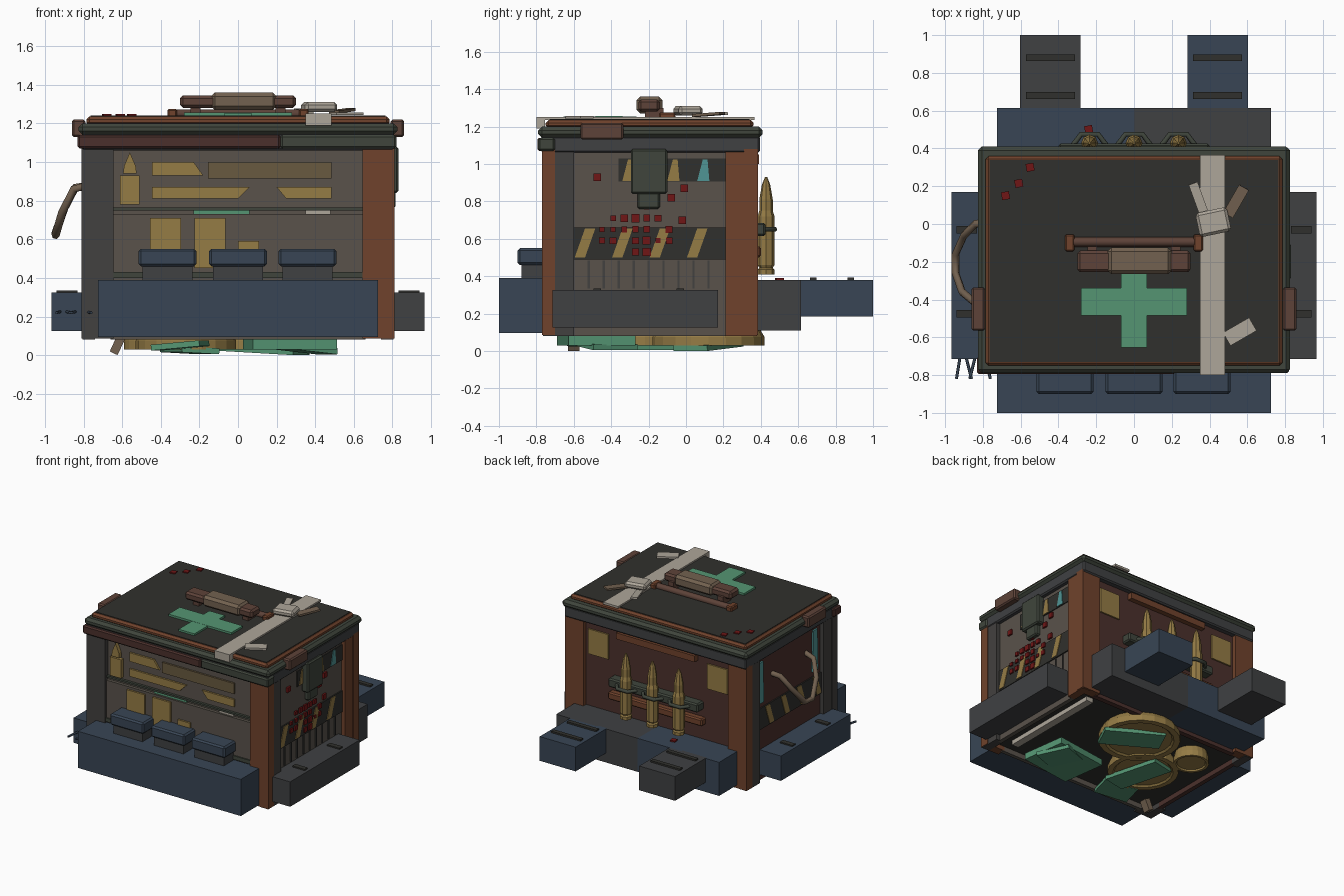
import bpy, bmesh, math, random
from mathutils import Matrix, Vector

if "Cube" in bpy.data.objects:
    bpy.data.objects.remove(bpy.data.objects["Cube"])

COL = dict(dark=(.03, .03, .026), post=(.055, .052, .05), panel=(.10, .085, .07), rust=(.16, .055, .025),
           brown=(.11, .055, .04), maroon=(.07, .03, .025), blue=(.04, .06, .09), slate=(.05, .052, .055),
           gold=(.30, .20, .06), brass=(.14, .10, .05), green=(.09, .30, .17), cloth=(.42, .38, .32),
           red=(.16, .008, .008), cyan=(.08, .30, .30), olive=(.05, .06, .045), tan=(.17, .12, .08))
MATS = {}
for k, c in COL.items():
    MATS[k] = bpy.data.materials.new(k)
    MATS[k].diffuse_color = (*c, 1)


def finish(name, bm, mat, bevel=0):
    bmesh.ops.recalc_face_normals(bm, faces=bm.faces)
    me = bpy.data.meshes.new(name)
    bm.to_mesh(me)
    bm.free()
    me.materials.append(MATS[mat])
    ob = bpy.data.objects.new(name, me)
    bpy.context.collection.objects.link(ob)
    if bevel:
        m = ob.modifiers.new("bevel", 'BEVEL')
        m.width, m.segments = bevel, 1
    return ob


def slab(name, c, size, mat, rot=(0, 0, 0), bevel=0):
    bm = bmesh.new()
    bmesh.ops.create_cube(bm, size=1, matrix=Matrix.Diagonal((*size, 1)))
    ob = finish(name, bm, mat, bevel)
    ob.location, ob.rotation_euler = c, [math.radians(r) for r in rot]
    return ob


def box(name, x0, x1, y0, y1, z0, z1, mat, bevel=0):
    return slab(name, ((x0+x1)/2, (y0+y1)/2, (z0+z1)/2), (x1-x0, y1-y0, z1-z0), mat, bevel=bevel)


def prism(name, pts, axis, a0, a1, mat):
    """Extrude a flat outline along x or y."""
    bm = bmesh.new()
    f = bm.faces.new([bm.verts.new((a0, p, q) if axis == 'x' else (p, a0, q)) for p, q in pts])
    r = bmesh.ops.extrude_face_region(bm, geom=[f])
    d = Vector((a1-a0, 0, 0)) if axis == 'x' else Vector((0, a1-a0, 0))
    bmesh.ops.translate(bm, verts=[v for v in r['geom'] if isinstance(v, bmesh.types.BMVert)], vec=d)
    return finish(name, bm, mat)


def lathe(name, loc, profile, n, mat):
    bm = bmesh.new()
    rings = [[bm.verts.new((r*math.cos(2*math.pi*i/n), r*math.sin(2*math.pi*i/n), z)) for i in range(n)]
             for r, z in profile]
    for a, b in zip(rings, rings[1:]):
        for i in range(n):
            bm.faces.new((a[i], a[(i+1) % n], b[(i+1) % n], b[i]))
    bm.faces.new(rings[0])
    bm.faces.new(rings[-1])
    ob = finish(name, bm, mat)
    ob.location = loc
    return ob


def tube(name, pts, r, mat):
    cu = bpy.data.curves.new(name, 'CURVE')
    cu.dimensions, cu.bevel_depth, cu.bevel_resolution, cu.use_fill_caps = '3D', r, 1, True
    s = cu.splines.new('POLY')
    s.points.add(len(pts)-1)
    for p, q in zip(s.points, pts):
        p.co = (*q, 1)
    cu.materials.append(MATS[mat])
    ob = bpy.data.objects.new(name, cu)
    bpy.context.collection.objects.link(ob)
    return ob


# crate core, wall panels and corner angle plates
box("core", -.75, .75, -.71, .33, .12, 1.1, 'dark')
box("front_panel", -.66, .66, -.73, -.70, .08, 1.07, 'panel')
box("back_panel", -.66, .66, .31, .35, .08, 1.07, 'maroon')
box("right_panel", .74, .775, -.62, .23, .08, 1.07, 'panel')
box("left_panel", -.775, -.74, -.62, .23, .08, 1.07, 'maroon')
for sx, fy, fm, sm in ((-1, 1, 'post', 'post'), (1, 1, 'rust', 'post'), (-1, 0, 'rust', 'post'), (1, 0, 'rust', 'rust')):
    xa, xb = sorted((sx*.645, sx*.81))
    xs = sorted((sx*.74, sx*.805))
    ya, yb = (-.77, -.70) if fy else (.31, .385)
    box("corner_face_plate", xa, xb, ya, yb, .085, 1.08, fm)
    ya, yb = (-.765, -.60) if fy else (.21, .38)
    box("corner_side_plate", *xs, ya, yb, .08, 1.08, sm)

# lid with stepped rims and clasps
box("lid_skirt", -.81, .81, -.775, .395, 1.06, 1.15, 'slate', .01)
box("lid_front_lip", -.83, .22, -.795, -.70, 1.07, 1.14, 'maroon', .01)
box("lid_front_lip_right", .22, .82, -.79, -.70, 1.07, 1.14, 'olive', .01)
box("lid_rim", -.825, .825, -.79, .41, 1.14, 1.20, 'olive', .02)
box("lid_edge", -.785, .785, -.75, .36, 1.19, 1.235, 'rust', .015)
box("lid_top", -.765, .765, -.73, .34, 1.2, 1.24, 'dark')
for s in (-1, 1):
    xa, xb = sorted((s*.79, s*.86))
    box("lid_clasp", xa, xb, -.565, -.335, 1.13, 1.22, 'brown', .01)

# top handle, emblem cross
tube("handle_rod", [(-.36, -.095, 1.25), (.36, -.095, 1.25)], .026, 'brown')
for s in (-1, 1):
    slab("rod_bracket", (s*.34, -.1, 1.25), (.05, .09, .05), 'rust', bevel=.008)
    slab("handle_post", (s*.22, -.17, 1.265), (.05, .1, .07), 'brown')
box("handle_grip", -.30, .30, -.255, -.14, 1.28, 1.345, 'brown', .015)
box("grip_wrap", -.14, .20, -.265, -.125, 1.27, 1.36, 'tan', .02)
box("cross_upright", -.07, .07, -.655, -.265, 1.235, 1.255, 'green')
box("cross_arm", -.28, .28, -.485, -.34, 1.235, 1.256, 'green')

# bandage tied around the lid
box("bandage_strip", .35, .483, -.755, .365, 1.235, 1.252, 'cloth')
box("bandage_front", .35, .483, -.80, -.755, 1.19, 1.252, 'cloth')
slab("bandage_knot", (.42, .01, 1.285), (.17, .13, .05), 'cloth', (0, 0, 12), .015)
slab("bandage_tail_a", (.34, .14, 1.265), (.05, .16, .015), 'cloth', (4, 0, 20))
slab("bandage_tail_b", (.54, .12, 1.265), (.06, .17, .015), 'tan', (4, 0, -30))
slab("bandage_end", (.56, -.57, 1.25), (.16, .08, .015), 'cloth', (0, 0, 30))

# front relief: cartridge, ammo bars, lower pocket
prism("front_cartridge", [(-.61, .78), (-.51, .78), (-.51, .93), (-.61, .93)], 'y', -.76, -.72, 'gold')
prism("front_cartridge_tip", [(-.595, .94), (-.525, .94), (-.53, .98), (-.56, 1.05), (-.59, .98)], 'y', -.76, -.72, 'gold')
for a, b, c, z0, z1, m in ((-.445, -.18, -.23, .93, 1.0, 'gold'), (-.155, .485, .485, .915, 1.0, 'brass'),
                           (-.445, .0, .06, .81, .87, 'gold'), (.25, .485, .485, .81, .87, 'gold')):
    a2 = .2 if a == .25 else a
    prism("front_bar", [(a, z0), (b, z0), (c, z1), (a2, z1)], 'y', -.745, -.72, m)
box("front_divider", -.65, .65, -.75, -.72, .75, .765, 'olive')
box("front_pocket", -.65, .65, -.755, -.72, .42, .73, 'panel')
box("pocket_hem", -.65, .65, -.765, -.72, .40, .43, 'olive')
for a, b, z0, z1 in ((-.455, -.295, .5, .71), (-.225, -.065, .45, .71), (0, .11, .5, .59)):
    box("front_plate", a, b, -.77, -.74, z0, z1, 'gold')
box("pocket_note", -.23, .06, -.74, -.72, .72, .762, 'green')
box("pocket_cloth", .35, .48, -.74, -.72, .72, .762, 'cloth')

# front tray with three lidded pouches
box("front_tray", -.725, .725, -1, -.75, .095, .39, 'blue')
for x in (-.365, 0, .36):
    box("pouch", x-.13, x+.13, -.88, -.75, .38, .47, 'slate')
    box("pouch_lid", x-.15, x+.15, -.90, -.75, .46, .55, 'blue', .012)

# back shelf with two arms, side cases
box("back_shelf_left", -.725, 0, .34, .615, .11, .38, 'blue')
box("back_shelf_right", 0, .725, .34, .615, .11, .38, 'slate')
for x, m in ((-.443, 'slate'), (.443, 'blue')):
    box("back_arm", x-.16, x+.16, .60, 1, .185, .38, m)
    for y in (.68, .88):
        slab("arm_rib", (x, y, .385), (.26, .035, .016), 'dark')
for s, m in ((-1, 'blue'), (1, 'slate')):
    xa, xb = sorted((s*.75, s*.965))
    box("side_case", xa, xb, -.715, .17, .125, .325, m)
    for y in (-.03, -.475):
        slab("case_rib", (s*.885, y, .328), (.11, .04, .014), 'dark')
for x, dx in ((-.92, -.02), (-.89, .03), (-.84, -.03), (-.79, .03)):
    tube("wire_end", [(x, -.7, .225), (x+dx, -.82, .22)], .008, 'blue')

# hazard bands on both sides, right-hand stickers and bracket
for s in (-1, 1):
    xa, xb = sorted((s*.77, s*.785))
    box("hazard_band", xa, xb, -.60, .21, .49, .66, 'dark')
    for y in (-.595, -.395, -.195, .005):
        prism("hazard_stripe", [(y, .5), (y+.055, .5), (y+.11, .655), (y+.055, .655)], 'x', s*.775, s*.79, 'gold')
box("sticker_band", .77, .782, -.36, .21, .905, 1.03, 'dark')
for y, m in ((-.34, 'gold'), (-.1, 'gold'), (.06, 'cyan')):
    prism("sticker_slash", [(y, .91), (y+.065, .91), (y+.055, 1.025), (y+.03, 1.025)], 'x', .775, .787, m)
box("side_bracket", .77, .83, -.295, -.10, .84, 1.08, 'olive', .01)
box("side_bracket_nub", .77, .815, -.26, -.14, .76, .85, 'olive', .01)
for y in range(9):
    slab("lower_rib", (.777, -.52+y*.08, .41), (.012, .012, .15), 'post')

# red splatter squares
random.seed(4)
for i in range(8):
    for j in range(6):
        y, z = -.45+i*.06, .53+j*.06
        if random.random() < 1.15-math.hypot((y+.26)/.2, (z-.62)/.24):
            w = random.uniform(.025, .045)
            slab("splatter", (.789, y, z), (.014, w, w), 'red')
for y, z in ((-.475, .93), (-.01, .87), (-.02, .7), (-.08, .82)):
    slab("splatter", (.782, y, z), (.016, .04, .04), 'red')
for x, y, z in ((-.55, .3, 1.242), (-.61, .215, 1.242), (-.68, .15, 1.242), (-.24, .5, .384)):
    slab("splatter", (x, y, z), (.042, .042, .012), 'red', (0, 0, 10))

# left side: bright strips and hanging strap
for y in (-.56, .13):
    prism("left_strip", [(y, .7), (y+.07, .7), (y+.06, 1.03), (y+.01, 1.03)], 'x', -.787, -.77, 'cyan')
tube("hanging_strap", [(-.77, .01, .88), (-.84, 0, .87), (-.90, -.06, .76), (-.945, -.16, .63), (-.945, -.26, .62),
                       (-.91, -.36, .74), (-.85, -.41, .86), (-.77, -.42, .88)], .021, 'tan')
slab("strap_scrap", (-.625, -.6, .05), (.045, .06, .09), 'tan', (0, 25, 0))

# back: belt of three cartridges and plates
box("belt_band", -.40, .40, .34, .425, .615, .685, 'olive', .01)
box("belt_lower", -.42, .42, .34, .40, .50, .56, 'rust', .01)
for x in (-.235, 0, .235):
    lathe("cartridge", (x, .428, .41), [(.045, 0), (.045, .025), (.036, .035), (.045, .05), (.045, .31),
                                        (.036, .34), (.036, .40), (.022, .48), (.006, .52)], 8, 'gold')
    tube("cartridge_loop", [(x-.09, .415, .65), (x-.045, .475, .65), (x+.045, .475, .65), (x+.09, .415, .65)], .014, 'olive')
for x in (-.53, .53):
    box("back_plate", x-.09, x+.09, .34, .362, .80, 1.0, 'gold')
box("back_top_bar", -.35, .35, .34, .39, 1.0, 1.05, 'rust')

# coins and notes squashed underneath
box("under_strip", .60, .66, -.6, .25, .085, .125, 'cloth')
for x, y, r in ((.05, .12, .30), (-.27, -.22, .26), (-.46, .1, .13)):
    lathe("coin", (x, y, .03), [(r*.8, .012), (r*.85, 0), (r, 0), (r, .045), (r*.9, .095)], 20, 'gold')
for x, y, z, w, d, a, t in ((.12, .12, .025, .46, .2, -25, 3), (-.25, -.25, .025, .2, .44, 15, 3),
                            (.28, -.46, .04, .40, .26, 25, 6), (-.3, -.56, .05, .26, .2, -15, -5)):
    slab("bank_note", (x, y, z), (w, d, .03), 'green', (0, t, a))
slab("note_wad", (.27, -.48, .055), (.44, .36, .05), 'green', (0, 0, 8))

# settle everything exactly on the ground plane
bpy.context.view_layer.update()
low = min((o.matrix_world @ Vector(c)).z for o in bpy.data.objects for c in o.bound_box)
for o in bpy.data.objects:
    if o.name.startswith(("bank_note", "strap_scrap")):
        o.location.z -= min(0, min((o.matrix_world @ Vector(c)).z for c in o.bound_box))

for m in bpy.data.materials:
    if m.users and not m.is_grease_pencil:
        m.use_nodes = True
        m.node_tree.nodes["Principled BSDF"].inputs["Base Color"].default_value = m.diffuse_color
